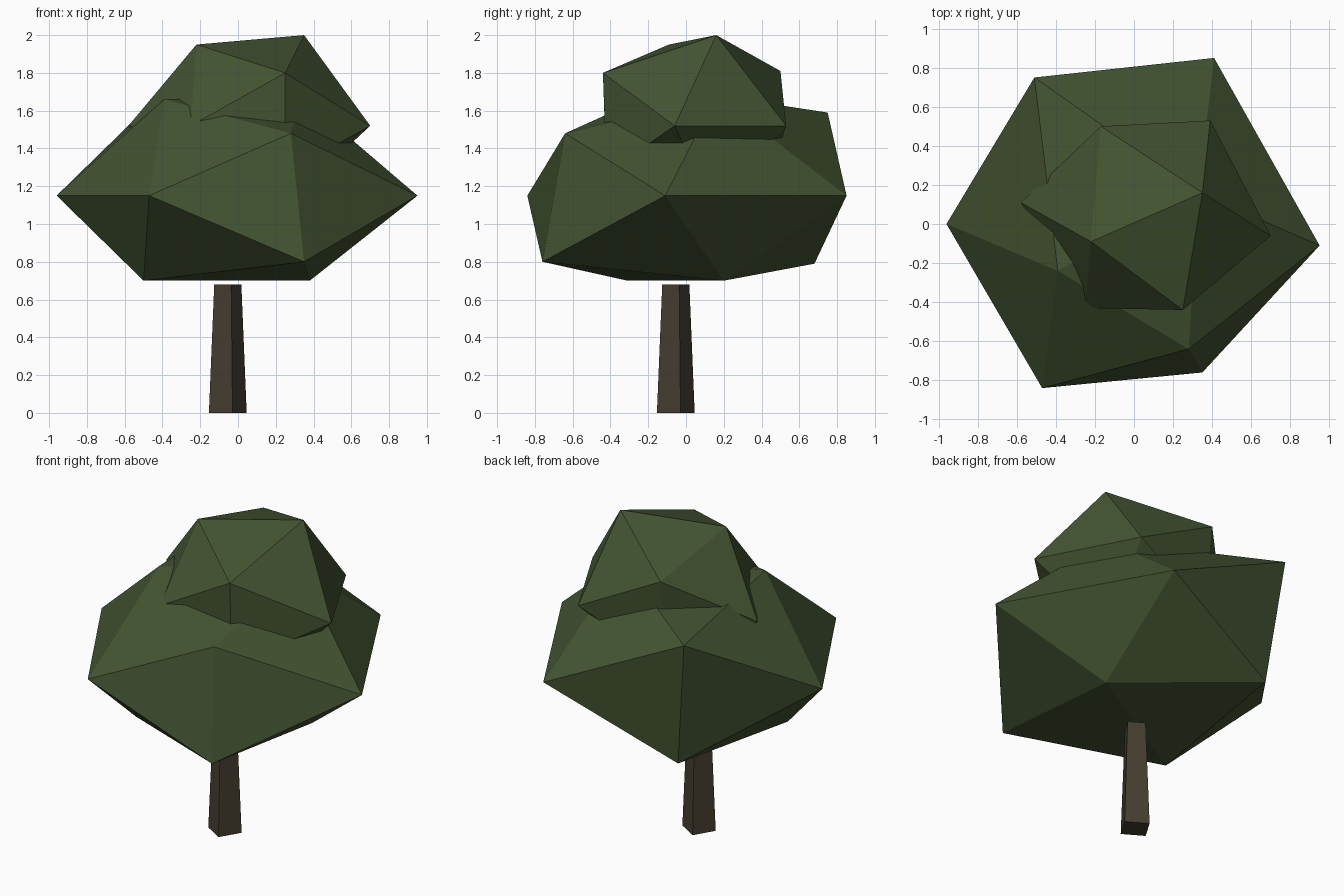
import bpy
import bmesh
import math
from mathutils import Vector

default_cube = bpy.data.objects.get("Cube")
if default_cube:
    bpy.data.objects.remove(default_cube, do_unlink=True)


def make_material(name, color):
    material = bpy.data.materials.new(name)
    material.use_nodes = True
    material.diffuse_color = color
    shader = next(n for n in material.node_tree.nodes if n.type == 'BSDF_PRINCIPLED')
    shader.inputs["Base Color"].default_value = color
    shader.inputs["Roughness"].default_value = 0.9
    return material


def add_object(name, bm, material):
    bmesh.ops.recalc_face_normals(bm, faces=bm.faces[:])
    mesh = bpy.data.meshes.new(name)
    bm.to_mesh(mesh)
    bm.free()
    mesh.materials.append(material)
    obj = bpy.data.objects.new(name, mesh)
    bpy.context.scene.collection.objects.link(obj)
    return obj


def foliage_clump(name, corners, material):
    """Faceted leaf mass: the convex skin around an uneven twenty-sided ball."""
    bm = bmesh.new()
    for corner in corners:
        bm.verts.new(Vector(corner))
    bmesh.ops.convex_hull(bm, input=bm.verts[:])
    return add_object(name, bm, material)


leaf_green = make_material("leaf green", (0.058, 0.089, 0.032, 1))
bark_brown = make_material("bark brown", (0.061, 0.047, 0.030, 1))

# Trunk: tapered four-sided post, turned slightly
bm = bmesh.new()
bmesh.ops.create_cone(bm, cap_ends=True, segments=4,
                      radius1=0.103, radius2=0.074, depth=0.68)
trunk = add_object("trunk", bm, bark_brown)
trunk.location = (-0.054, -0.054, 0.34)
trunk.rotation_euler.z = math.radians(14)

# Wide lower foliage: crown pair, shoulders, rim, lower shoulders, base pair
foliage_clump("lower_foliage", [
    (-0.39, -0.24, 1.66), (0.33, 0.16, 1.68),
    (0.28, -0.64, 1.48), (-0.51, 0.75, 1.59),
    (-0.96, 0, 1.15), (-0.47, -0.84, 1.15),
    (0.95, -0.11, 1.15), (0.41, 0.85, 1.15),
    (0.35, -0.76, 0.8), (-0.42, 0.68, 0.79),
    (-0.5, -0.31, 0.7), (0.38, 0.2, 0.7),
], leaf_green)

# Smaller upper foliage, sunk into the lower clump
foliage_clump("upper_foliage", [
    (-0.22, -0.09, 1.95), (0.35, 0.16, 2),
    (0.25, -0.44, 1.8), (-0.17, 0.5, 1.81),
    (-0.58, 0.11, 1.52), (-0.25, -0.43, 1.52),
    (0.7, -0.06, 1.52), (0.39, 0.53, 1.52),
    (0.25, -0.42, 1.27), (-0.15, 0.45, 1.27),
    (-0.25, -0.12, 1.12), (0.27, 0.12, 1.12),
], leaf_green)
